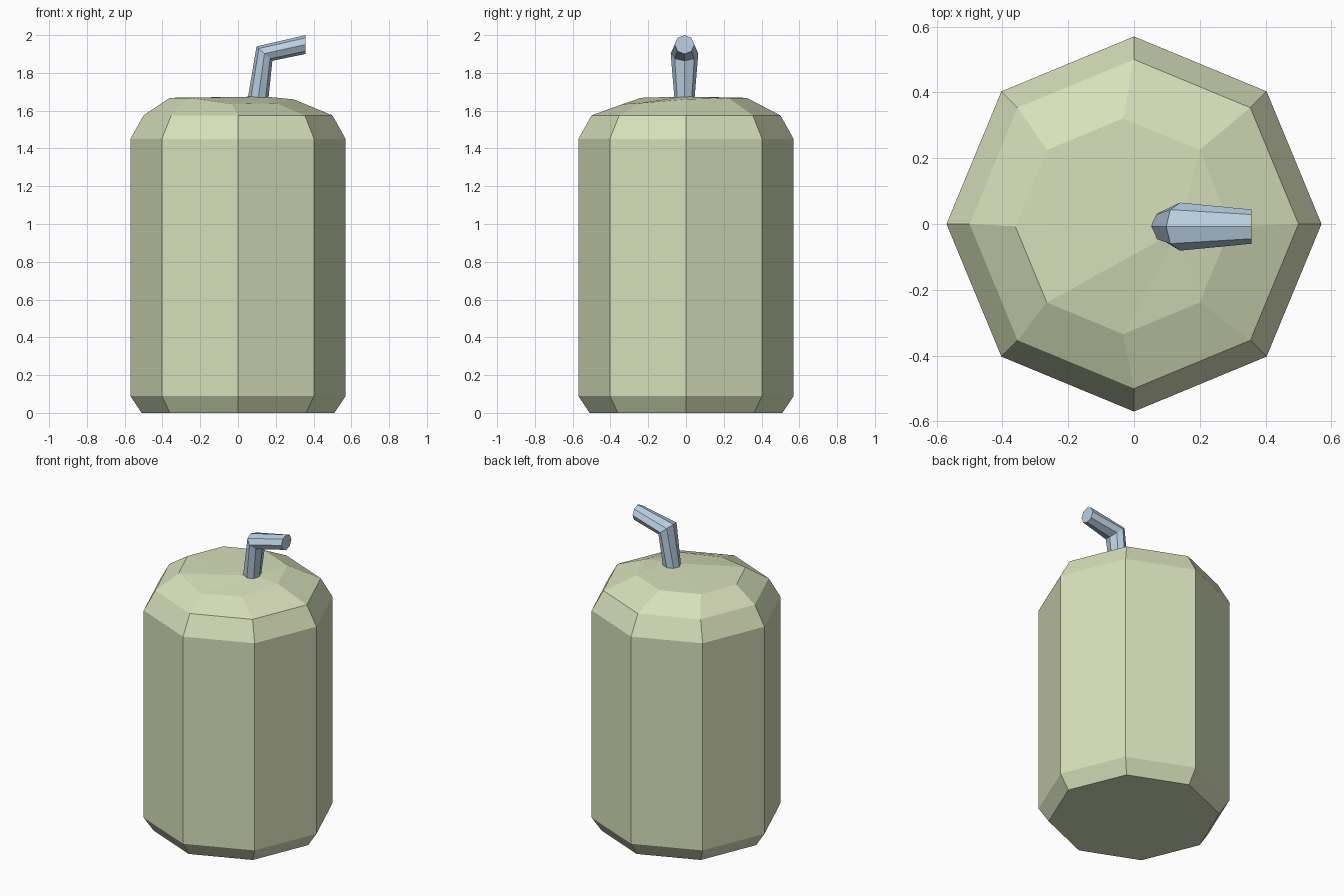
import bpy, bmesh
from math import cos, sin, pi
from mathutils import Vector

if "Cube" in bpy.data.objects:
    bpy.data.objects.remove(bpy.data.objects["Cube"], do_unlink=True)

SIDES = 8


def material(name, rgb):
    m = bpy.data.materials.new(name)
    m.use_nodes = True
    m.diffuse_color = (*rgb, 1)
    m.node_tree.nodes["Principled BSDF"].inputs["Base Color"].default_value = (*rgb, 1)
    return m


def ring(center, u, v):
    """Eight points around center, spanned by half-axes u and v."""
    c, u, v = Vector(center), Vector(u), Vector(v)
    return [c + u * cos(2 * pi * i / SIDES) + v * sin(2 * pi * i / SIDES) for i in range(SIDES)]


def loft(name, rings, mat, peak=None):
    """Skin the rings, close the start flat and the end flat or with a fan to peak."""
    bm = bmesh.new()
    loops = [[bm.verts.new(p) for p in r] for r in rings]
    pairs = [(i, (i + 1) % SIDES) for i in range(SIDES)]
    for a, b in zip(loops, loops[1:]):
        for i, j in pairs:
            bm.faces.new((a[i], a[j], b[j], b[i]))
    bm.faces.new(loops[0][::-1])
    if peak:
        top = bm.verts.new(peak)
        for i, j in pairs:
            bm.faces.new((loops[-1][i], loops[-1][j], top))
    else:
        bm.faces.new(loops[-1])
    bmesh.ops.recalc_face_normals(bm, faces=bm.faces)
    mesh = bpy.data.meshes.new(name)
    bm.to_mesh(mesh)
    bm.free()
    mesh.materials.append(mat)
    obj = bpy.data.objects.new(name, mesh)
    bpy.context.collection.objects.link(obj)
    return obj


cup_green = material("pale olive", (0.68, 0.74, 0.49))
straw_blue = material("pale blue", (0.49, 0.63, 0.76))

# Cup: straight eight-sided body with chamfered foot and shoulder
profile = [(0.51, 0), (0.57, 0.09), (0.57, 1.45), (0.5, 1.575)]
cup_rings = [ring((0, 0, z), (r, 0, 0), (0, r, 0)) for r, z in profile]

# Slightly uneven, off-centre top rim that dips towards the front
rim = ring((-0.033, -0.007, 1.668), (0.328, 0, 0), (0, 0.328, 0))
for index, drop in {0: 0.008, 6: 0.033, 7: 0.028}.items():
    rim[index].z -= drop
loft("cup", cup_rings + [rim], cup_green, peak=(0.14, -0.015, 1.675))

# Bent straw: foot inside the cup, mitred elbow, upright tip
Y = -0.008
loft("straw", [
    ring((0.098, Y, 1.6), (-0.056, 0, 0.007), (0, 0.048, 0)),
    ring((0.14, Y, 1.902), (-0.042, 0, 0.038), (0, 0.073, 0)),
    ring((0.357, Y, 1.95), (0, 0, 0.05), (0, 0.052, 0)),
], straw_blue)
